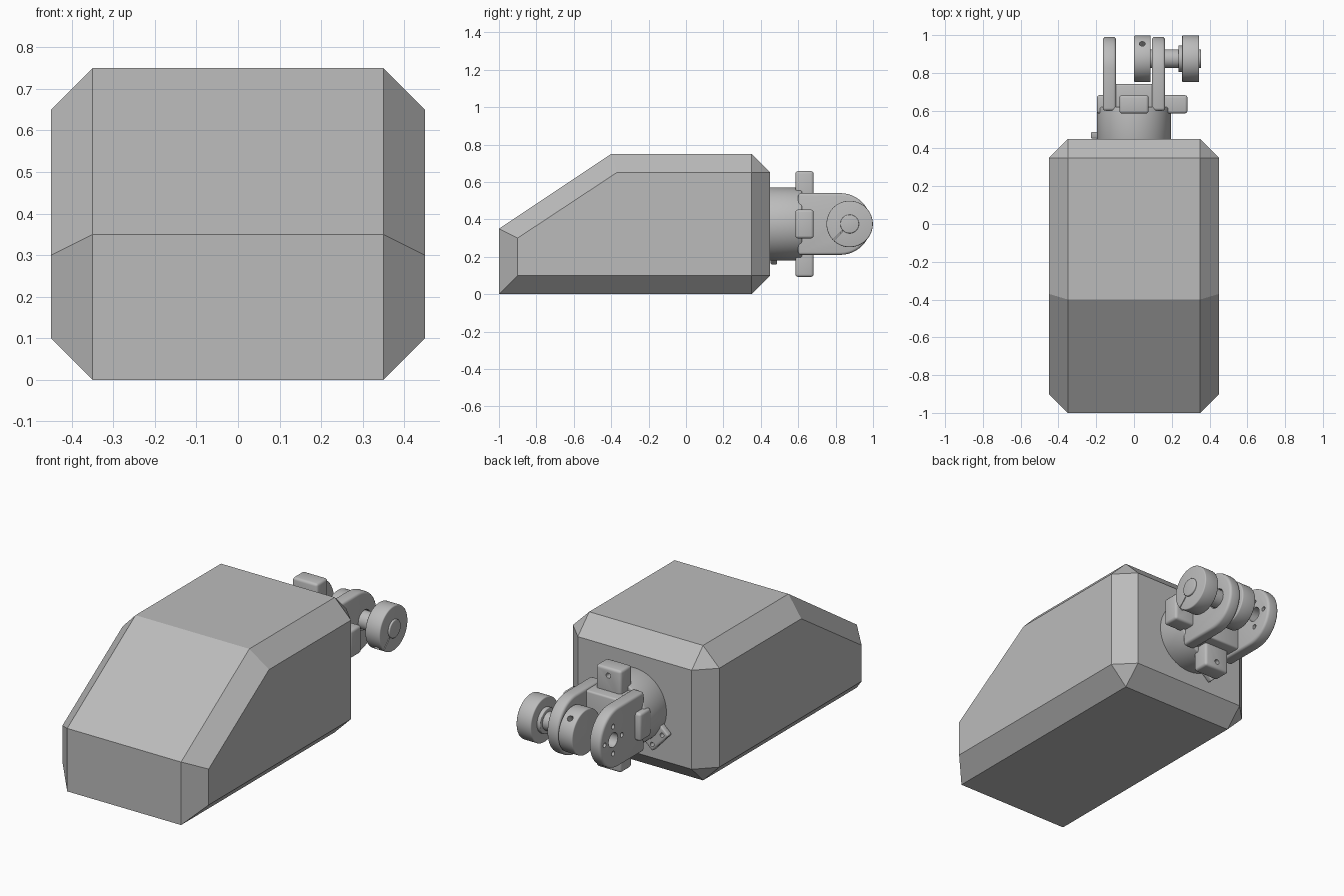
import bpy, bmesh, math
from mathutils import Vector, Matrix

cube = bpy.data.objects.get("Cube")
if cube:
    bpy.data.objects.remove(cube, do_unlink=True)

grey = bpy.data.materials.new("machine_grey")
grey.use_nodes = True
grey.diffuse_color = (0.5, 0.5, 0.5, 1)
grey.node_tree.nodes["Principled BSDF"].inputs["Base Color"].default_value = (0.5, 0.5, 0.5, 1)

AXIS_Z = 0.375           # height of the joint's main axis
HUB = (0.875, AXIS_Z)    # y, z of the cross shaft


def finish(name, bm, bevel=0.0):
    """Round the hard edges and turn a bmesh into an object."""
    bmesh.ops.recalc_face_normals(bm, faces=bm.faces)
    if bevel:
        hard = [e for e in bm.edges if e.calc_face_angle(0) > 1]
        bmesh.ops.bevel(bm, geom=hard, offset=bevel, segments=3, profile=0.5, affect='EDGES')
    mesh = bpy.data.meshes.new(name)
    bm.to_mesh(mesh)
    bm.free()
    mesh.materials.append(grey)
    ob = bpy.data.objects.new(name, mesh)
    bpy.context.collection.objects.link(ob)
    return ob


def box(name, lo, hi, bevel=0.0):
    bm = bmesh.new()
    lo, hi = Vector(lo), Vector(hi)
    m = Matrix.Translation((lo + hi) / 2) @ Matrix.Diagonal((*(hi - lo), 1))
    bmesh.ops.create_cube(bm, size=1, matrix=m)
    return finish(name, bm, bevel)


def rod(name, start, end, radius, bevel=0.0, sides=48):
    """Cylinder between two points."""
    bm = bmesh.new()
    a, b = Vector(start), Vector(end)
    m = Matrix.Translation((a + b) / 2) @ (b - a).to_track_quat('Z', 'Y').to_matrix().to_4x4()
    bmesh.ops.create_cone(bm, cap_ends=True, segments=sides, radius1=radius,
                          radius2=radius, depth=(b - a).length, matrix=m)
    return finish(name, bm, bevel)


def cut(ob, cutter):
    mod = ob.modifiers.new("cut", 'BOOLEAN')
    mod.operation, mod.solver, mod.object = 'DIFFERENCE', 'EXACT', cutter
    cutter.hide_render = True
    bpy.context.view_layer.objects.active = ob
    bpy.ops.object.modifier_apply(modifier=mod.name)
    bpy.data.objects.remove(cutter, do_unlink=True)


def smooth(ob):
    bpy.ops.object.select_all(action='DESELECT')
    ob.select_set(True)
    bpy.context.view_layer.objects.active = ob
    bpy.ops.object.shade_smooth_by_angle(angle=math.radians(35))


# Chamfered body with a sloping nose: hull of inner and outer side profiles
centre = [(-1, 0), (-1, 0.35), (-0.4, 0.75), (0.35, 0.75),
          (0.45, 0.65), (0.45, 0.1), (0.35, 0)]
flank = [(-0.9, 0.1), (-0.9, 0.3), (-0.37, 0.65), (0.35, 0.65), (0.35, 0.1)]
bm = bmesh.new()
for side in (-1, 1):
    for x, profile in ((0.35, centre), (0.45, flank)):
        for y, z in profile:
            bm.verts.new((side * x, y, z))
bmesh.ops.convex_hull(bm, input=bm.verts)
bmesh.ops.dissolve_limit(bm, angle_limit=0.02, verts=bm.verts, edges=bm.edges)
finish("body", bm)

parts = []

# Round socket on the back
parts.append(rod("joint_base", (0, 0.44, AXIS_Z), (0, 0.62, AXIS_Z), 0.195, 0.008, 64))

# Lugs around the socket, each with a screw hole
for name, angle, reach in (("left_lug", 0, 0.283), ("top_lug", 90, 0.283),
                           ("right_lug", 180, 0.197), ("bottom_lug", 270, 0.283)):
    lug = box(name, (0.1, 0.585, -0.077), (reach, 0.682, 0.077), 0.014)
    if reach > 0.2:
        cut(lug, rod("cutter", (0.24, 0.64, 0), (0.24, 0.8, 0), 0.014, sides=16))
    lug.data.transform(Matrix.Translation((0, 0, AXIS_Z)) @ Matrix.Rotation(math.radians(-angle), 4, 'Y'))
    parts.append(lug)

# Small drilled tab low on the socket
tab = box("base_tab", (0.15, 0.452, -0.075), (0.245, 0.487, 0.075), 0.008)
for z in (-0.045, 0.045):
    cut(tab, rod("cutter", (0.22, 0.4, z), (0.22, 0.6, z), 0.012, sides=16))
tab.data.transform(Matrix.Translation((0, 0, AXIS_Z)) @ Matrix.Rotation(math.radians(-222), 4, 'Y'))
parts.append(tab)

# Fork: cross block and two round-ended arms
parts.append(box("fork_bridge", (-0.12, 0.6, 0.225), (0.12, 0.74, 0.53), 0.01))
for name, x in (("right_fork_arm", -0.165), ("left_fork_arm", 0.095)):
    bm = bmesh.new()
    r = 0.165
    ring = [bm.verts.new((x, 0.6, AXIS_Z - r))]
    for i in range(25):
        a = math.pi * (i / 24 - 0.5)
        ring.append(bm.verts.new((x, 0.825 + r * math.cos(a), AXIS_Z + r * math.sin(a))))
    ring.append(bm.verts.new((x, 0.6, AXIS_Z + r)))
    face = bm.faces.new(ring)
    new = bmesh.ops.extrude_face_region(bm, geom=[face])["geom"]
    bmesh.ops.translate(bm, vec=(0.07, 0, 0), verts=[v for v in new if isinstance(v, bmesh.types.BMVert)])
    arm = finish(name, bm, 0.014)
    # Shaft bore, and a ring of screw holes on the right arm
    cut(arm, rod("cutter", (x - 0.1, *HUB), (x + 0.2, *HUB), 0.04 if x < 0 else 0.055, sides=32))
    if x < 0:
        for i in range(4):
            a = math.pi * i / 2
            y, z = HUB[0] + 0.075 * math.cos(a), HUB[1] + 0.075 * math.sin(a)
            cut(arm, rod("cutter", (x - 0.1, y, z), (x + 0.2, y, z), 0.013, sides=16))
    parts.append(arm)

# Cross shaft with two clamp hubs
parts.append(rod("cross_shaft", (0.0, *HUB), (0.355, *HUB), 0.05, 0.005))
for name, x0, x1, angle in (("inner_hub", 0.0, 0.088, 50), ("outer_hub", 0.255, 0.345, 225)):
    hub = rod(name, (x0, *HUB), (x1, *HUB), 0.124, 0.006, 64)
    mid = (x0 + x1) / 2
    a = math.radians(angle)
    out = Vector((0, math.cos(a), math.sin(a)))
    base = Vector((mid, *HUB))
    cut(hub, rod("cutter", base + out * 0.06, base + out * 0.2, 0.016, sides=16))
    # Thin clamping slit
    slit = box("cutter", (-0.1, 0.055, -0.003), (0.1, 0.2, 0.003))
    slit.data.transform(Matrix.Translation(base) @ Matrix.Rotation(math.radians(225), 4, 'X'))
    cut(hub, slit)
    parts.append(hub)
parts.append(rod("hub_collar", (0.235, *HUB), (0.26, *HUB), 0.07, 0.004))

for ob in parts:
    smooth(ob)
